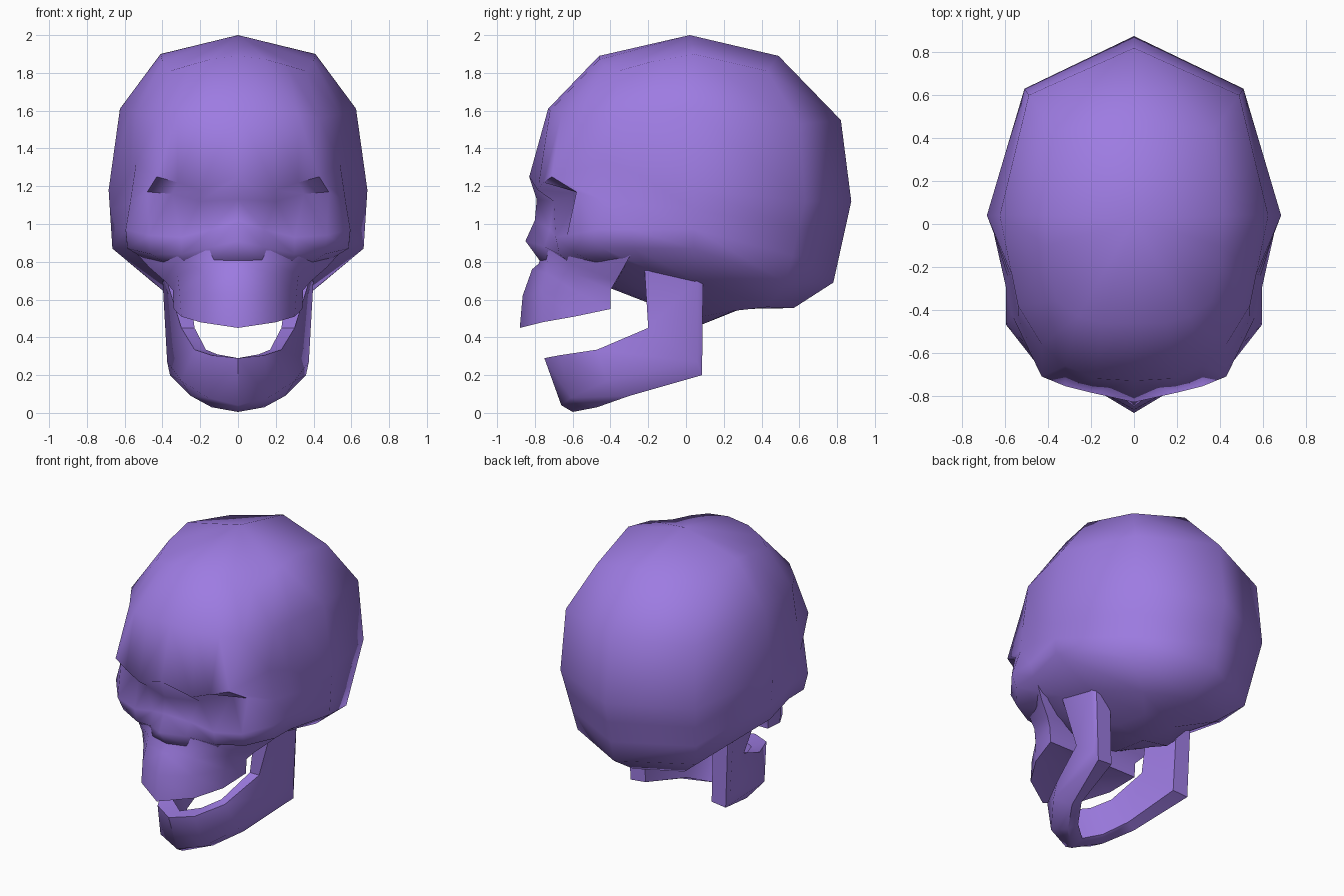
import bpy, bmesh, math
from mathutils import Vector

if "Cube" in bpy.data.objects:
    bpy.data.objects.remove(bpy.data.objects["Cube"], do_unlink=True)

# Single flat colour
purple = bpy.data.materials.new("purple_bone")
purple.use_nodes = True
colour = (0.34, 0.20, 0.76, 1)
purple.diffuse_color = colour
shader = next(n for n in purple.node_tree.nodes if n.type == "BSDF_PRINCIPLED")
shader.inputs["Base Color"].default_value = colour


def loft(name, rows, angle, closed=False):
    """Skin the rows of a half model, mirror it across x and shade it smooth."""
    bm = bmesh.new()
    grid = [[bm.verts.new(p) for p in row] for row in rows]
    count = len(rows[0])
    for upper, lower in zip(grid, grid[1:]):
        for i in range(count if closed else count - 1):
            j = (i + 1) % count
            bm.faces.new((upper[i], lower[i], lower[j], upper[j]))
    if closed:
        bm.faces.new(grid[-1])
    bmesh.ops.remove_doubles(bm, verts=bm.verts[:], dist=0.0005)
    geometry = bm.verts[:] + bm.edges[:] + bm.faces[:]
    bmesh.ops.mirror(bm, geom=geometry, axis="X", merge_dist=0.0005)
    bmesh.ops.recalc_face_normals(bm, faces=bm.faces[:])
    mesh = bpy.data.meshes.new(name)
    bm.to_mesh(mesh)
    bm.free()
    mesh.materials.append(purple)
    obj = bpy.data.objects.new(name, mesh)
    bpy.context.collection.objects.link(obj)
    bpy.ops.object.select_all(action="DESELECT")
    obj.select_set(True)
    bpy.context.view_layer.objects.active = obj
    bpy.ops.object.shade_smooth_by_angle(angle=math.radians(angle))
    return obj


# Face rows: midline, inner eye, mid eye, outer eye, cheek
face = [
    # crown and forehead
    [(0, -.46, 1.89), (.15, -.46, 1.87), (.26, -.43, 1.84), (.36, -.36, 1.81), (.4, -.18, 1.86)],
    [(0, -.73, 1.61), (.18, -.72, 1.6), (.32, -.66, 1.58), (.43, -.56, 1.56), (.54, -.38, 1.58)],
    # brow ridge
    [(0, -.83, 1.25), (.2, -.785, 1.18), (.32, -.755, 1.22), (.43, -.71, 1.25), (.54, -.43, 1.32)],
    # eye hollow
    [(0, -.79, 1.13), (.2, -.7, 1.12), (.35, -.56, 1.16), (.48, -.58, 1.17), (.57, -.42, 1.12)],
    # lower eye rim
    [(0, -.80, 1.02), (.14, -.72, .97), (.3, -.69, .93), (.47, -.63, .94), (.595, -.47, .97)],
    # nose tip and cheekbone
    [(0, -.85, .91), (.13, -.75, .88), (.3, -.67, .84), (.46, -.58, .84), (.585, -.44, .87)],
    # under the cheek
    [(0, -.77, .8), (.15, -.72, .79), (.28, -.6, .78), (.38, -.46, .79), (.44, -.34, .8)],
]

# Back of each row: side, rear side, back midline
lower_side = Vector((.665, .04, .87)), Vector((.45, .53, .69)), Vector((0, .78, .69))
widest = Vector((.685, .04, 1.18)), Vector((.51, .63, 1.12)), Vector((0, .875, 1.12))
back = [
    [(.41, .04, 1.9), (.37, .43, 1.81), (0, .49, 1.89)],
    [(.625, .04, 1.61), (.49, .6, 1.53), (0, .82, 1.55)],
]
back += [[a.lerp(b, i / 3) for a, b in zip(widest, lower_side)] for i in range(4)]
back += [[(.4, .05, .7), (.29, .43, .56), (0, .57, .555)]]

rows = []
for i, (front_points, back_points) in enumerate(zip(face, back)):
    temple = Vector(front_points[-1]).lerp(Vector(back_points[0]), 0.35)
    if i > 1:
        temple.x *= 0.96
    rows.append(front_points + [temple] + back_points)

# Underside and the points that close the top and bottom
under = [(0, -.4, .66), (.1, -.4, .66), (.17, -.37, .66), (.22, -.3, .66), (.26, -.25, .655),
         (.26, -.19, .64), (.2, .08, .51), (.12, .25, .54), (0, .29, .55)]
crown, base = [(0, .02, 2.0)] * 9, [(0, .09, .47)] * 9
loft("cranium", [crown] + rows + [under, base], 70)

# Upper jaw flaring into the cheekbones: front midline round to the rear midline
upper_jaw = [
    [(0, -.5, .88)] * 5,
    [(0, -.76, .85), (.15, -.73, .86), (.32, -.63, .85), (.57, -.27, .88), (0, -.27, .86)],
    [(0, -.78, .79), (.16, -.735, .8), (.33, -.6, .79), (.47, -.33, .77), (0, -.32, .77)],
    [(0, -.815, .76), (.175, -.74, .74), (.32, -.58, .73), (.39, -.37, .7), (0, -.36, .7)],
    [(0, -.865, .62), (.19, -.76, .63), (.31, -.58, .64), (.345, -.4, .65), (0, -.4, .65)],
    [(0, -.88, .45), (.2, -.76, .48), (.3, -.59, .51), (.34, -.4, .55), (0, -.4, .55)],
    [(0, -.55, .57)] * 5,
]
loft("upper_jaw", upper_jaw, 60)

# Lower jaw sections: outer top, outer side, bottom, inner bottom, inner top
lower_jaw = [
    [(0, -.75, .29), (0, -.66, .04), (0, -.6, .005), (0, -.5, .03), (0, -.63, .29)],
    [(.14, -.67, .305), (.16, -.61, .08), (.14, -.47, .03), (.1, -.42, .06), (.11, -.55, .31)],
    [(.23, -.47, .335), (.3, -.42, .17), (.25, -.3, .09), (.19, -.28, .12), (.17, -.42, .335)],
    [(.3, -.2, .45), (.375, .06, .27), (.36, .085, .2), (.25, .08, .21), (.23, -.2, .45)],
    [(.4, -.22, .77), (.4, .06, .71), (.38, .09, .7), (.27, .09, .7), (.27, -.2, .76)],
]
loft("lower_jaw", lower_jaw, 50, closed=True)
